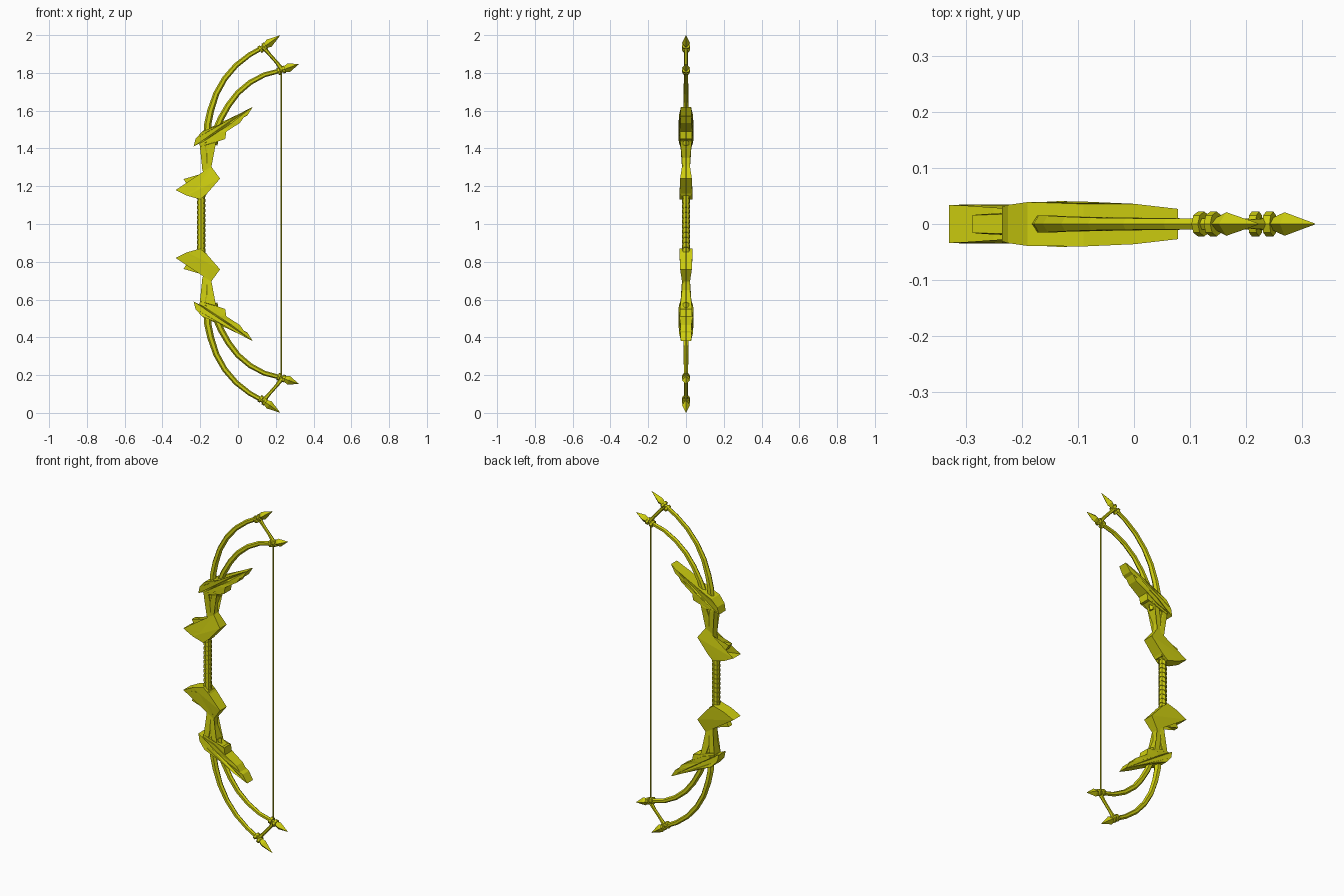
import bpy, bmesh, math
from mathutils import Vector

mat = bpy.data.materials.new("olive_yellow")
mat.diffuse_color = (0.62, 0.62, 0.005, 1)


def finish(name, bm, mirror=True):
    """Turn a bmesh into an object whose local origin is the bow's middle."""
    bmesh.ops.recalc_face_normals(bm, faces=bm.faces)
    me = bpy.data.meshes.new(name)
    bm.to_mesh(me)
    bm.free()
    me.materials.append(mat)
    ob = bpy.data.objects.new(name, me)
    ob.location.z = 1
    bpy.context.collection.objects.link(ob)
    if mirror:
        m = ob.modifiers.new("upper_and_lower", 'MIRROR')
        m.use_axis = (False, False, True)
        m.use_mirror_merge = False
    return ob


def plate(name, pts):
    """Solid from a side outline of (x, z, half width in y)."""
    bm = bmesh.new()
    a = [bm.verts.new((x, -w, z - 1)) for x, z, w in pts]
    b = [bm.verts.new((x, w, z - 1)) for x, z, w in pts]
    caps = [bm.faces.new(a), bm.faces.new(b[::-1])]
    n = len(pts)
    for i in range(n):
        j = (i + 1) % n
        bm.faces.new((a[i], b[i], b[j], a[j]))
    bmesh.ops.triangulate(bm, faces=caps, ngon_method='EAR_CLIP')
    return finish(name, bm)


def sweep(name, pts, sides=6, mirror=True):
    """Tube along (x, z, radius in plane, radius in y)."""
    bm = bmesh.new()
    rings = []
    for i, (x, z, r, ry) in enumerate(pts):
        p, q = pts[max(i - 1, 0)], pts[min(i + 1, len(pts) - 1)]
        t = Vector((q[0] - p[0], q[1] - p[1])).normalized()
        ring = []
        for k in range(sides):
            a = 2 * math.pi * k / sides
            u, v = r * math.cos(a), ry * math.sin(a)
            ring.append(bm.verts.new((x - t.y * u, v, z - 1 + t.x * u)))
        rings.append(ring)
    for r0, r1 in zip(rings, rings[1:]):
        for k in range(sides):
            j = (k + 1) % sides
            bm.faces.new((r0[k], r0[j], r1[j], r1[k]))
    bm.faces.new(rings[0])
    bm.faces.new(rings[-1][::-1])
    return finish(name, bm, mirror)


# Curved limbs
sweep("outer_limb", [(-.165, 1.42, .022, .018), (-.16, 1.53, .019, .018),
                     (-.145, 1.60, .018, .017), (-.115, 1.69, .016, .015),
                     (-.07, 1.77, .015, .013), (-.01, 1.84, .014, .012),
                     (.06, 1.895, .013, .011), (.14, 1.94, .012, .011)])
sweep("inner_limb", [(-.13, 1.42, .022, .017), (-.115, 1.50, .019, .016),
                     (-.09, 1.56, .017, .015), (-.05, 1.63, .016, .014),
                     (.00, 1.695, .015, .013), (.065, 1.75, .014, .012),
                     (.14, 1.79, .013, .011), (.235, 1.815, .012, .011)])

# Pointed limb tips with their collars
for label, x, z, dx, dz in (("outer", .14, 1.94, .082, .058),
                            ("inner", .24, 1.817, .082, .03)):
    d = Vector((dx, dz))
    u = d.normalized()

    def along(s, r, ry):
        return (x + u.x * s, z + u.y * s, r, ry)
    length = d.length
    sweep(label + "_tip", [along(-.015, .012, .011), along(.01, .016, .012),
                           along(.03, .023, .021), along(length, .001, .001)], 4)
    for n, s in enumerate((-.025, .002)):
        sweep(f"{label}_collar_{n}", [along(s - .007, .020, .022),
                                      along(s + .007, .020, .022)], 8)

# Strut joining the limb ends, and the string
sweep("tip_strut", [(.135, 1.935, .013, .012), (.165, 1.90, .009, .009),
                    (.205, 1.855, .009, .009), (.235, 1.815, .014, .012)])
sweep("bowstring", [(.228, .19, .004, .004), (.228, 1.81, .004, .004)], 6, False)

# Layered feather wrap
plate("upper_feather", [(-.235, 1.41, .031), (-.225, 1.45, .034), (-.19, 1.49, .039),
                        (-.09, 1.53, .040), (.00, 1.58, .036), (.078, 1.62, .027),
                        (.05, 1.575, .030), (-.04, 1.53, .037), (-.13, 1.475, .041),
                        (-.185, 1.435, .038)])
plate("middle_feather", [(-.21, 1.42, .033), (-.13, 1.48, .037), (-.04, 1.535, .034),
                         (.035, 1.57, .028), (.01, 1.535, .029), (-.06, 1.49, .035),
                         (-.13, 1.445, .037)])
plate("lower_feather", [(-.20, 1.41, .030), (-.13, 1.46, .034), (-.06, 1.50, .032),
                        (-.068, 1.45, .031), (-.09, 1.455, .032), (-.125, 1.43, .033)])

# Waisted riser: recessed core and two raised legs forming an A shape
plate("riser_core", [(-.19, 1.43, .022), (-.125, 1.44, .022), (-.15, 1.34, .015),
                     (-.14, 1.29, .018), (-.13, 1.22, .026), (-.17, 1.15, .026),
                     (-.215, 1.15, .026), (-.195, 1.22, .022), (-.186, 1.28, .018),
                     (-.188, 1.34, .015)])
plate("riser_front_leg", [(-.205, 1.44, .031), (-.175, 1.44, .031), (-.163, 1.36, .021),
                          (-.163, 1.29, .019), (-.188, 1.28, .020), (-.188, 1.35, .021)])
plate("riser_back_leg", [(-.145, 1.44, .031), (-.115, 1.44, .031), (-.148, 1.35, .021),
                         (-.143, 1.29, .020), (-.166, 1.29, .019), (-.168, 1.36, .021)])

# Swept guard horn and the smaller spur above it
plate("guard_horn", [(-.33, 1.18, .034), (-.27, 1.15, .035), (-.20, 1.13, .035),
                     (-.165, 1.16, .034), (-.095, 1.24, .031), (-.142, 1.305, .021),
                     (-.15, 1.25, .028), (-.20, 1.19, .032), (-.25, 1.17, .034)])
plate("guard_spur", [(-.288, 1.238, .016), (-.265, 1.20, .018), (-.22, 1.165, .020),
                     (-.16, 1.22, .022), (-.178, 1.27, .018), (-.20, 1.215, .018),
                     (-.235, 1.232, .017)])

# Grip with slanted binding
sweep("grip", [(-.195, .83, .019, .019), (-.195, 1.17, .019, .019)], 8, False)
for i in range(12):
    z = .855 + i * .0264
    ob = sweep(f"grip_binding_{i}", [(-.195, z - .009, .022, .022),
                                     (-.195, z + .009, .022, .022)], 8, False)
    # shear each band so that it wraps at a slant
    for v in ob.data.vertices:
        v.co.z += (v.co.x + .195) * .25
